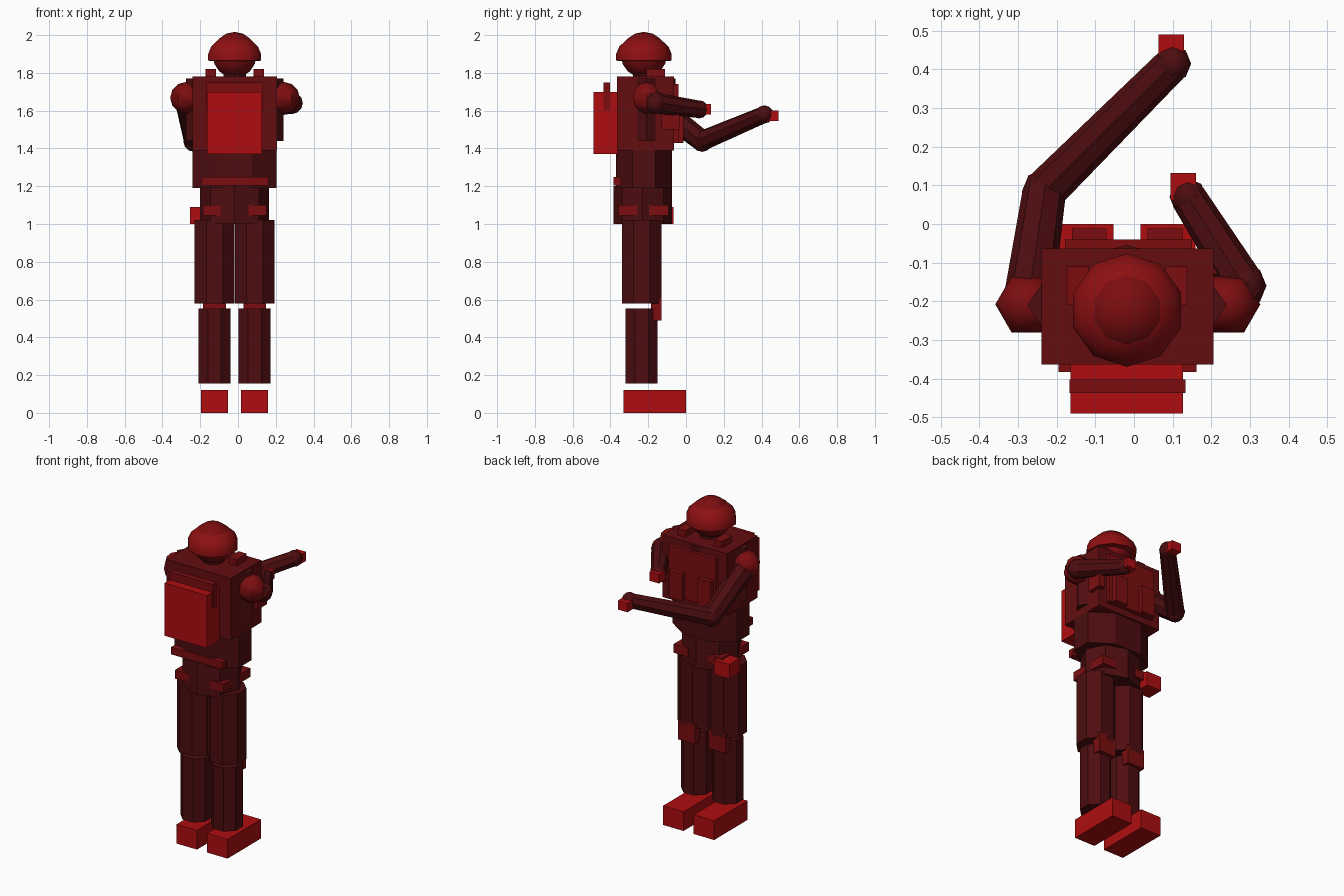
import bpy, math
from mathutils import Vector

if "Cube" in bpy.data.objects:
    bpy.data.objects.remove(bpy.data.objects["Cube"])

CX, CY = -0.018, -0.225   # body axis


def material(name, color):
    m = bpy.data.materials.new(name)
    m.diffuse_color = (*color, 1)
    m.use_nodes = True
    m.node_tree.nodes["Principled BSDF"].inputs["Base Color"].default_value = m.diffuse_color
    return m


BRIGHT = material("bright_red", (0.42, 0.004, 0.005))
HELMET = material("helmet_red", (0.27, 0.005, 0.006))
GEAR = material("gear_red", (0.20, 0.004, 0.005))
VEST = material("vest_red", (0.125, 0.004, 0.005))
CLOTH = material("dark_cloth_red", (0.075, 0.004, 0.005))


def finish(name, mat, smooth=False):
    o = bpy.context.object
    o.name = name
    o.data.materials.append(mat)
    if smooth:
        bpy.ops.object.shade_smooth_by_angle(angle=math.radians(50))
    return o


def box(name, mat, x, y, z):
    """Box from (min, max) ranges."""
    r = (x, y, z)
    bpy.ops.mesh.primitive_cube_add(size=1, location=[(a + b) / 2 for a, b in r])
    o = finish(name, mat)
    o.scale = [b - a for a, b in r]
    return o


def prism(name, mat, x, y, z, flat=True):
    """Eight-sided upright prism; flat puts sides (not corners) on the axes."""
    grow = 1 / math.cos(math.pi / 8) if flat else 1
    bpy.ops.mesh.primitive_cylinder_add(vertices=8, radius=0.5, depth=1)
    o = finish(name, mat)
    if flat:
        for v in o.data.vertices:
            a = math.atan2(v.co.y, v.co.x) + math.pi / 8
            v.co.x, v.co.y = 0.5 * math.cos(a), 0.5 * math.sin(a)
    o.location = [(a + b) / 2 for a, b in (x, y, z)]
    o.scale = ((x[1] - x[0]) * grow, (y[1] - y[0]) * grow, z[1] - z[0])
    return o


def ball(name, mat, loc, r, seg=8, rings=6):
    bpy.ops.mesh.primitive_uv_sphere_add(segments=seg, ring_count=rings, radius=r, location=loc)
    return finish(name, mat, True)


def limb(name, mat, a, b, r1, r2):
    a, b = Vector(a), Vector(b)
    bpy.ops.mesh.primitive_cone_add(vertices=8, radius1=r1, radius2=r2,
                                    depth=(b - a).length, location=(a + b) / 2)
    o = finish(name, mat)
    o.rotation_euler = (b - a).to_track_quat('Z', 'Y').to_euler()
    return o


# Legs, knee pads and boots on both sides
for side, s in (("left", -1), ("right", 1)):
    c = CX + s * 0.106
    prism(side + "_thigh", CLOTH, (c - .105, c + .105), (-.34, -.13), (.58, 1.02))
    prism(side + "_shin", CLOTH, (c - .085, c + .085), (-.32, -.15), (.155, .553))
    box(side + "_knee_pad", GEAR, (c - .06, c + .06), (-.185, -.13), (.49, .61))
    box(side + "_boot", BRIGHT, (c - .071, c + .071), (-.33, 0), (0, .12))
    # Belt pouches at the corners and shoulder straps
    for end, t in (("back", -1), ("front", 1)):
        px, py = CX + s * .118, CY + t * .08
        box(f"{side}_{end}_belt_pouch", GEAR, (px - .05, px + .05),
            (py - .052, py + .052), (1.045, 1.10))
    sx = CX + s * .127
    box(side + "_shoulder_strap", GEAR, (sx - .028, sx + .028), (-.21, -.11), (1.77, 1.82))
    # Chest pouches
    sx = CX + s * .098
    box(side + "_chest_pouch", GEAR, (sx - .045, sx + .045), (-.05, -.012), (1.43, 1.6))

# Trunk
prism("pelvis", CLOTH, (-.2, .165), (-.383, -.075), (1.0, 1.2), flat=False)
prism("abdomen", CLOTH, (-.24, .205), (-.37, -.075), (1.19, 1.40))
prism("torso", CLOTH, (-.276, .24), (-.365, -.055), (1.44, 1.77), flat=False)
box("vest", VEST, (-.24, .206), (-.364, -.064), (1.39, 1.78))
box("chest_plate", GEAR, (-.178, .15), (-.07, -.04), (1.43, 1.74))

# Carried gear
box("backpack", BRIGHT, (-.165, .127), (-.49, -.36), (1.37, 1.70))
box("backpack_flap", GEAR, (-.167, .133), (-.437, -.403), (1.6, 1.75))
box("rear_belt_roll", GEAR, (-.195, .162), (-.383, -.345), (1.205, 1.25))
box("hip_holster", BRIGHT, (-.255, -.15), (-.17, -.065), (1.0, 1.09))
box("radio", GEAR, (.185, .227), (-.13, -.035), (1.5, 1.66))

# Head, neck and helmet
prism("neck", CLOTH, (CX - .06, CX + .06), (-.28, -.16), (1.76, 1.84))
ball("head", GEAR, (CX, -.223, 1.895), .122, 10, 8)
profile = [(.12, 1.862), (.147, 1.865), (.147, 1.9), (.13, 1.94), (.088, 1.978), (.045, 1.994)]
SEG = 10
verts, faces = [], []
for r, z in profile:
    for i in range(SEG):
        a = math.tau * i / SEG + math.pi / 2
        verts.append((CX + r * math.cos(a), -.223 + r * math.sin(a), z))
top = len(verts)
verts.append((CX, -.223, 2.0))
for k in range(len(profile) - 1):
    for i in range(SEG):
        j = (i + 1) % SEG
        faces.append((k * SEG + i, k * SEG + j, (k + 1) * SEG + j, (k + 1) * SEG + i))
faces += [(top - SEG + i, top - SEG + (i + 1) % SEG, top) for i in range(SEG)]
faces.append(tuple(reversed(range(SEG))))
mesh = bpy.data.meshes.new("helmet")
mesh.from_pydata(verts, [], faces)
helmet = bpy.data.objects.new("helmet", mesh)
bpy.context.collection.objects.link(helmet)
bpy.ops.object.select_all(action='DESELECT')
helmet.select_set(True)
bpy.context.view_layer.objects.active = helmet
finish("helmet", HELMET, True)

# Arms: shoulder, elbow, wrist, hand centre
arms = {
    "left": ((-.275, -.208, 1.668), (-.232, .085, 1.44), (.1, .415, 1.58), (.096, .455, 1.572)),
    "right": ((.243, -.208, 1.668), (.285, -.16, 1.64), (.14, .07, 1.607), (.128, .097, 1.607)),
}
for side, (sh, el, wr, ha) in arms.items():
    pad = ball(side + "_shoulder", GEAR, sh, .084, 6, 6)
    pad.rotation_euler.z = math.pi / 6
    pad.scale.x = pad.scale.y = 1.0
    limb(side + "_upper_arm", CLOTH, sh, el, .065, .056)
    ball(side + "_elbow", CLOTH, el, .058)
    limb(side + "_forearm", CLOTH, el, wr, .055, .046)
    ball(side + "_wrist", CLOTH, wr, .048)
    box(side + "_hand", BRIGHT, *[(c - h, c + h) for c, h in zip(ha, (.033, .035, .028))])
